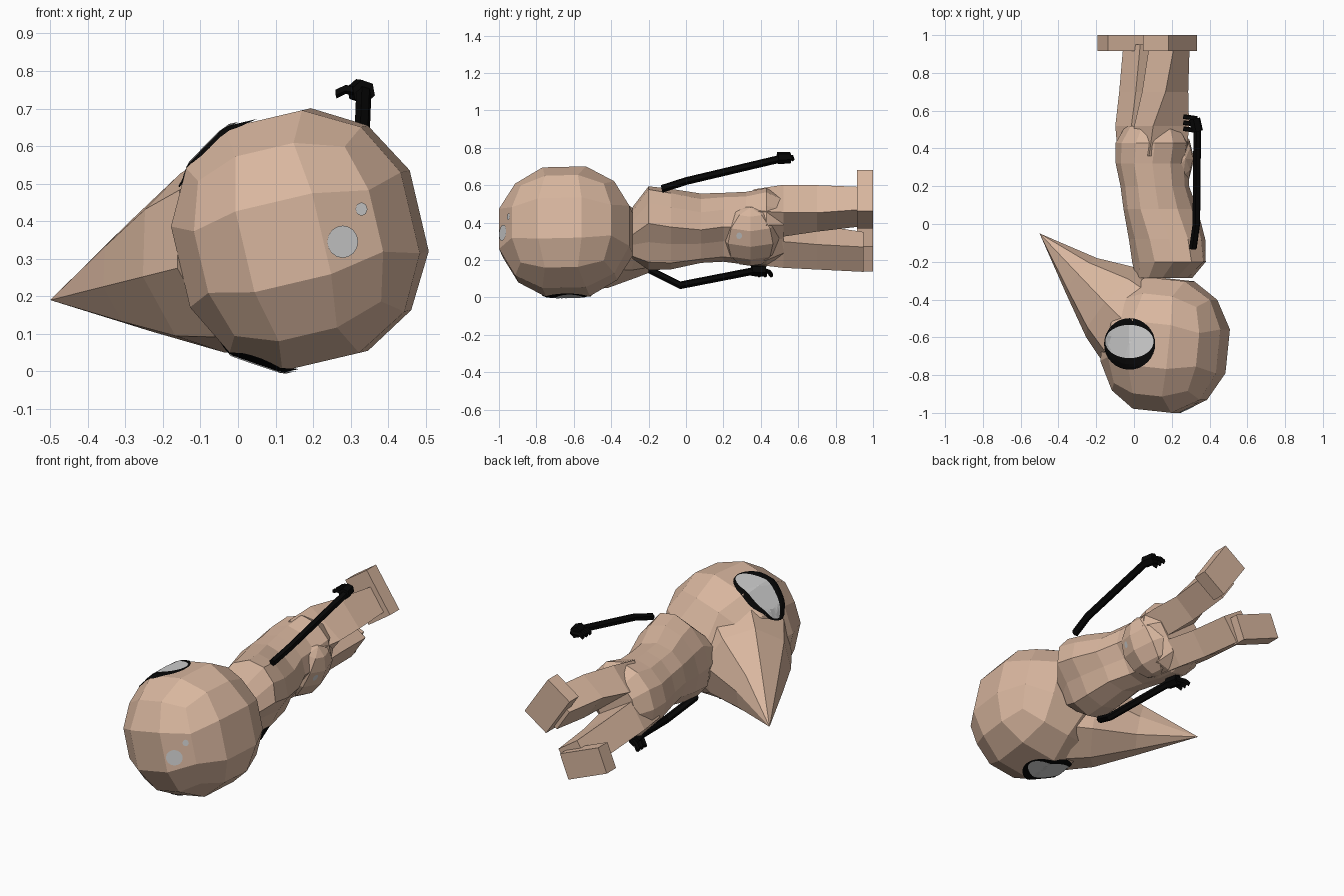
import bpy, bmesh, math
from mathutils import Vector, Matrix
from mathutils.bvhtree import BVHTree

if "Cube" in bpy.data.objects:
    bpy.data.objects.remove(bpy.data.objects["Cube"])


def material(name, col):
    m = bpy.data.materials.new(name)
    m.diffuse_color = (*col, 1)
    m.use_nodes = True
    m.node_tree.nodes["Principled BSDF"].inputs["Base Color"].default_value = m.diffuse_color
    return m


SKIN = material("tan skin", (0.69, 0.47, 0.345))
BLACK = material("black", (0.002, 0.002, 0.002))
WHITE = material("pale grey", (0.62, 0.62, 0.62))

# The figure lies along y. Head and body are rolled differently:
# HF, HS = forward and sideways of the head; BF, BS = of the body
HF, HS = Vector((-0.973, 0, -0.229)), Vector((-0.229, 0, 0.973))
BF, BS = Vector((-0.866, 0, 0.5)), Vector((0.5, 0, 0.866))
X, Y, Z = Vector((1, 0, 0)), Vector((0, 1, 0)), Vector((0, 0, 1))


def finish(bm, name, mat):
    bmesh.ops.recalc_face_normals(bm, faces=bm.faces)
    me = bpy.data.meshes.new(name)
    bm.to_mesh(me)
    bm.free()
    me.materials.append(mat)
    ob = bpy.data.objects.new(name, me)
    bpy.context.collection.objects.link(ob)
    return ob


def loft(name, rings, mat, tip=None):
    bm = bmesh.new()
    vs = [[bm.verts.new(p) for p in r] for r in rings]
    n = len(vs[0])
    for r, q in zip(vs, vs[1:]):
        for i in range(n):
            bm.faces.new((r[i], r[(i + 1) % n], q[(i + 1) % n], q[i]))
    bm.faces.new(vs[0])
    if tip is None:
        bm.faces.new(vs[-1])
    else:
        t = bm.verts.new(tip)
        for i in range(n):
            bm.faces.new((vs[-1][i], vs[-1][(i + 1) % n], t))
    return finish(bm, name, mat)


def tube(name, pts, r, mat, sides=6):
    pts = [Vector(p) for p in pts]
    d = (pts[-1] - pts[0]).normalized()
    u = d.cross(Vector((0.3, 0.2, 1))).normalized()
    v = d.cross(u)
    rings = [[p + (u * math.cos(t) + v * math.sin(t)) * r
              for t in (math.tau * i / sides for i in range(sides))] for p in pts]
    return loft(name, rings, mat)


def tree_of(*obs):
    verts, polys = [], []
    for ob in obs:
        k = len(verts)
        verts += [v.co.copy() for v in ob.data.vertices]
        polys += [[i + k for i in p.vertices] for p in ob.data.polygons]
    return BVHTree.FromPolygons(verts, polys)


# Head: ball made of a subdivided cube, aligned to the face direction and nodding slightly
HC = Vector((0.152, -0.64, 0.35))
NOD = Matrix.Rotation(math.radians(-6), 3, HS)
bm = bmesh.new()
bmesh.ops.create_cube(bm, size=2)
bmesh.ops.subdivide_edges(bm, edges=bm.edges, cuts=2, use_grid_fill=True)
for v in bm.verts:
    w = v.co.normalized()
    front = 0.335 if w.x > 0 else 0.364
    v.co = HC + NOD @ (HF * w.x * front + Y * w.y * 0.387 + HS * w.z * 0.367)
head = finish(bm, "head", SKIN)

# Beak: cone blending out of the head
TIP = Vector((-0.5, -0.05, 0.19))
axis = (TIP - HC).normalized()
bu = (HS - axis * HS.dot(axis)).normalized()
bv = axis.cross(bu)
if bv.y < 0:
    bv = -bv
rings = []
for t, r, up in ((0.2, 0.285, 0.95), (0.38, 0.245, 0.95), (0.64, 0.145, 0.75)):
    ring = []
    for i in range(8):
        g = math.tau * i / 8
        k = math.sin(g) * r * (up if math.sin(g) > 0 else 1)
        ring.append(HC.lerp(TIP, t) + bu * math.cos(g) * r + bv * k)
    rings.append(ring)
beak = loft("beak", rings, SKIN, TIP)


# Thin patches draped over a surface along a ray direction
def patch(name, tree, centre, d, u, ru, v, rv, mat, lift, n=32, steps=10):
    c = Vector(centre)
    bm = bmesh.new()

    def drop(p):
        hit, nor = tree.ray_cast(p - d * 2, d)[:2]
        if nor.dot(d) > 0:
            nor = -nor
        return bm.verts.new(hit + (nor - d).normalized() * lift)
    mid, prev = drop(c), None
    for s in range(1, steps + 1):
        k = s / steps
        ring = [drop(c + u * ru * k * math.cos(math.tau * i / n) + v * rv * k * math.sin(math.tau * i / n))
                for i in range(n)]
        for i in range(n):
            j = (i + 1) % n
            bm.faces.new((prev[i], prev[j], ring[j], ring[i]) if prev else (mid, ring[i], ring[j]))
        prev = ring
    ob = finish(bm, name, mat)
    if sum(p.normal.dot(d) for p in ob.data.polygons) > 0:
        ob.data.flip_normals()


# Eyes on both sides of the head, and spots on the crown
face = tree_of(head, beak)
for side, cx, d in (("upper", -0.022, -Z), ("lower", 0.088, Z)):
    patch(side + "_eye_rim", face, (cx, -0.635, 0.35), d, X, 0.135, Y, 0.135, BLACK, 0.005)
    patch(side + "_eye", face, (cx, -0.622, 0.35), d, X, 0.127, Y, 0.088, WHITE, 0.009)
patch("crown_spot", face, (0.278, -0.9, 0.345), Y, X, 0.041, Z, 0.043, WHITE, 0.004, 16, 6)
patch("crown_dot", face, (0.328, -0.9, 0.432), Y, X, 0.016, Z, 0.018, WHITE, 0.004, 8, 3)

# Torso: y, centre x and z, half depth, half width; the back has a groove
rings = []
for y, cx, cz, ha, hb in ((-0.285, 0.16, 0.345, 0.15, 0.13), (-0.2, 0.185, 0.37, 0.175, 0.232),
                          (-0.08, 0.175, 0.365, 0.19, 0.215), (0.08, 0.14, 0.37, 0.195, 0.175),
                          (0.2, 0.11, 0.375, 0.175, 0.18), (0.32, 0.095, 0.37, 0.185, 0.19),
                          (0.43, 0.1, 0.375, 0.185, 0.21), (0.52, 0.1, 0.37, 0.13, 0.17)):
    ring = []
    for i in range(12):
        g = math.tau * i / 12
        k = 0.85 if i == 6 else 1.03
        ring.append(Vector((cx, y, cz)) + BF * ha * k * math.cos(g) + BS * hb * k * math.sin(g))
    rings.append(ring)
loft("torso", rings, SKIN)

# Rump: faceted bulge at the back with a small spot
bm = bmesh.new()
bmesh.ops.create_uvsphere(bm, u_segments=8, v_segments=6, radius=1)
for v in bm.verts:
    w = v.co.copy()
    v.co = Vector((0.185, 0.345, 0.33)) - BF * w.x * 0.12 + Y * w.y * 0.17 + BS * w.z * 0.175
rump = finish(bm, "rump", SKIN)
patch("rump_dot", tree_of(rump), (0.3, 0.285, 0.33), -X, Y, 0.016, Z, 0.018, WHITE, 0.004, 8, 3)

# Legs: square beams ending in splayed, thick-soled feet (heel and toe in x, z)
HIP = Vector((0.105, 0, 0.372))
for side, k, twist, heel, toe, hw in (("upper", 1, 26, (0.265, 0.415), (0.115, 0.635), 0.083),
                                      ("lower", -1, 4, (0.08, 0.205), (-0.165, 0.305), 0.073)):
    rings = []
    for y, a, b, ha, hb, tw in ((0.36, 0.01, 0.085, 0.115, 0.08, 0.0), (0.52, 0.01, 0.10, 0.12, 0.082, 0.3),
                                (0.70, 0.0, 0.12, 0.095, 0.08, 0.8), (0.95, -0.015, 0.14, 0.072, 0.08, 1)):
        g = math.radians(twist * tw)
        f = BF * math.cos(g) + BS * math.sin(g)
        s = BS * math.cos(g) - BF * math.sin(g)
        c = HIP + BF * a + BS * (k * b) + Y * y
        rings.append([c + f * p * ha + s * q * hb for p, q in ((-1, -1), (1, -1), (1, 1), (-1, 1))])
    loft(side + "_leg", rings, SKIN)
    heel, toe = Vector((heel[0], 0, heel[1])), Vector((toe[0], 0, toe[1]))
    d = (toe - heel).normalized()
    w = Vector((-d.z, 0, d.x)) * hw
    loft(side + "_foot", [[p + w + Y * 0.915, p - w + Y * 0.915, p - w + Y, p + w + Y]
                          for p in (heel, toe)], SKIN)

# Arms: thin black rods with a palm and curled fingers
arms = (("upper", [(0.312, -0.13, 0.58), (0.33, 0.0, 0.622), (0.335, 0.52, 0.745)], Vector((-0.75, 0.1, 0.1))),
        ("lower", [(0.08, -0.2, 0.15), (0.15, -0.03, 0.065), (0.05, 0.38, 0.145)], Vector((-0.5, 0.3, -0.1))))
for side, pts, reach in arms:
    tube(side + "_arm", pts, 0.021, BLACK)
    wrist = Vector(pts[-1])
    reach.normalize()
    tube(side + "_palm", [wrist - Y * 0.03, wrist + Y * 0.035 + reach * 0.015], 0.032, BLACK)
    for i in range(3):
        base = wrist + Y * (0.032 * (i - 0.8))
        mid = base + reach * 0.05
        tube(side + "_finger_%d" % (i + 1), [base, mid, mid + reach * 0.025 - Z * 0.015], 0.013, BLACK, 5)
